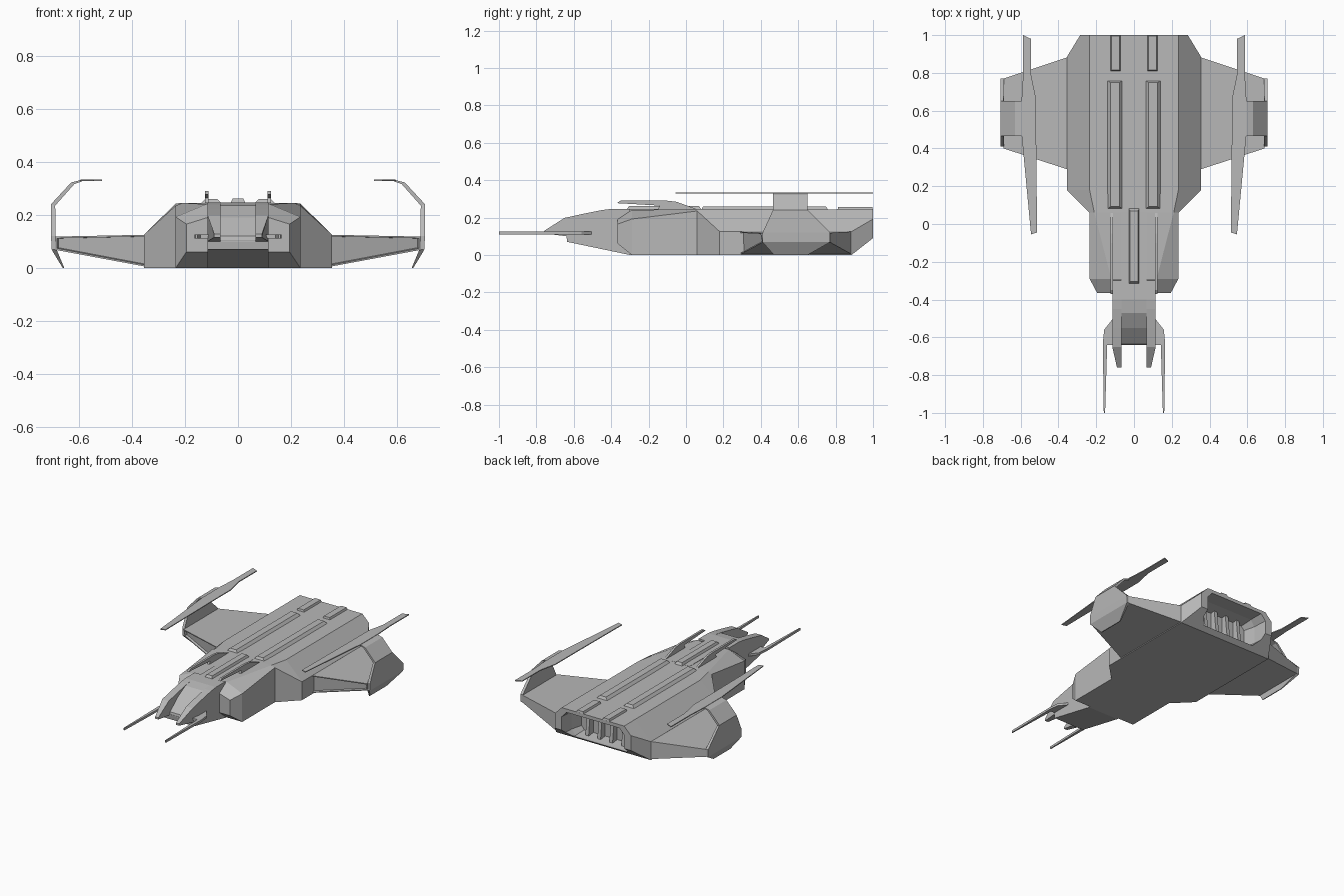
import bpy, bmesh

if "Cube" in bpy.data.objects:
    bpy.data.objects.remove(bpy.data.objects["Cube"])

grey = bpy.data.materials.new("hull_grey")
grey.diffuse_color = (0.48, 0.48, 0.48, 1)
grey.use_nodes = True
grey.node_tree.nodes["Principled BSDF"].inputs["Base Color"].default_value = grey.diffuse_color


def finish(name, bm, mirror=False):
    bmesh.ops.recalc_face_normals(bm, faces=bm.faces[:])
    me = bpy.data.meshes.new(name)
    bm.to_mesh(me)
    bm.free()
    me.materials.append(grey)
    ob = bpy.data.objects.new(name, me)
    bpy.context.collection.objects.link(ob)
    if mirror:
        ob.modifiers.new("mirror", 'MIRROR').use_mirror_merge = False
    return ob


def loft(sections):
    """Skin equal-length closed rings of 3D points and cap both ends."""
    bm = bmesh.new()
    rings = [[bm.verts.new(p) for p in s] for s in sections]
    n = len(rings[0])
    for a, b in zip(rings, rings[1:]):
        for i in range(n):
            j = (i + 1) % n
            bm.faces.new((a[i], a[j], b[j], b[i]))
    bm.faces.new(rings[0])
    bm.faces.new(rings[-1])
    return bm


def ring(y, half):
    """Left-right symmetric ring at depth y from half a section (x, z)."""
    return [(x, y, z) for x, z in half] + [(-x, y, z) for x, z in reversed(half)]


def side_profile(x0, x1, pts):
    """Side outline (y, z) extruded across x."""
    return loft([[(x, y, z) for y, z in pts] for x in (x0, x1)])


def ridge(name, x0, x1, y0, y1, z0, z1, slope, end, mirror=True):
    base = [(x0, y0, z0), (x1, y0, z0), (x1, y1, z0), (x0, y1, z0)]
    top = [(x0 + slope, y0 + end, z1), (x1 - slope, y0 + end, z1),
           (x1 - slope, y1 - end, z1), (x0 + slope, y1 - end, z1)]
    return finish(name, loft([base, top]), mirror)


# main hull: cheeks, shoulders and tapered tail
hull = finish("main_hull", loft([
    ring(-0.365, [(.195, .06), (.195, .07), (.195, .165), (.115, .19)]),
    ring(-0.29, [(.235, 0), (.235, .06), (.235, .192), (.12, .24)]),
    ring(0.06, [(.235, 0), (.235, .06), (.235, .235), (.21, .245)]),
    ring(0.18, [(.355, 0), (.355, .06), (.355, .125), (.235, .243)]),
    ring(0.885, [(.355, 0), (.355, .06), (.355, .125), (.235, .243)]),
    ring(1.0, [(.285, .09), (.285, .12), (.285, .192), (.235, .243)]),
]))

# engine bay recess cut through the tail
cutter = finish("engine_bay_cutter", loft([
    ring(0.82, [(.19, .035), (.21, .06), (.21, .18), (.19, .205)]),
    ring(0.9, [(.2, .025), (.23, .06), (.23, .18), (.2, .22)]),
    ring(1.1, [(.2, .025), (.24, .06), (.24, .18), (.2, .22)]),
]))
cutter.hide_render = True
cutter.hide_viewport = True
cut = hull.modifiers.new("engine_bay", 'BOOLEAN')
cut.operation = 'DIFFERENCE'
cut.solver = 'EXACT'
cut.object = cutter

# exhaust dividers in the bay
for i, x in enumerate((0.045, 0.135)):
    finish(f"exhaust_divider_{i}", side_profile(
        x - .012, x + .012, [(.81, .03), (.87, .03), (.85, .21), (.81, .21)]), True)

# nose
finish("nose_lower", side_profile(-.115, .115, [
    (-.3, 0), (-.635, .07), (-.64, .105), (-.5, .15), (.0, .15), (.0, 0.002)]))
finish("nose_canopy", side_profile(-.07, .07, [
    (-.64, .1), (-.635, .12), (-.55, .19), (-.47, .235), (-.4, .246), (.06, .246), (.06, .1)]))
jaw = side_profile(.066, .115, [
    (-.3, .1), (-.64, .1), (-.76, .115), (-.76, .128), (-.65, .198),
    (-.55, .22), (-.45, .24), (-.4, .246), (-.3, .246)])
for v in jaw.verts:  # jaws narrow toward the tip
    if v.co.y < -.7 and v.co.x > .1:
        v.co.x = .09
finish("nose_jaw", jaw, True)

# forward lances
lance = [(.1, -.48), (.115, -.505), (.158, -.56), (.165, -.63), (.16, -1.0),
         (.153, -1.0), (.142, -.64), (.1, -.64)]
finish("lance", loft([[(x, y, z) for x, y in lance] for z in (.11, .125)]), True)

# roof guns and raised strips
finish("roof_gun", side_profile(.111, .125, [
    (-.37, .277), (-.35, .29), (-.1, .29), (-.05, .284), (.06, .244),
    (-.15, .244), (-.14, .264)]), True)
ridge("centre_strip", -.03, .03, -.32, .085, .24, .261, .01, .015, False)
ridge("long_strip", .06, .142, .08, .76, .24, .26, .018, .012)
ridge("tail_strip", .07, .125, .81, 1.0, .24, .256, .006, .004)

# wings, with a recessed leading edge
wing = loft([
    [(.34, .29, .003), (.34, .887, .003), (.34, .887, .125), (.34, .285, .125)],
    [(.69, .41, .068), (.69, .77, .068), (.69, .77, .118), (.69, .4, .118)]])
bmesh.ops.recalc_face_normals(wing, faces=wing.faces[:])
front = [min(wing.faces, key=lambda f: f.calc_center_median().y)]
bmesh.ops.inset_region(wing, faces=front, thickness=.009, depth=0)
bmesh.ops.inset_region(wing, faces=front, thickness=.002, depth=-.015)
finish("wing", wing, True)

# wing tip plates: outer x, z, inner x, z, front y, back y
tip = [(.662, .0, .656, .0, .47, .65), (.703, .068, .685, .07, .41, .77),
       (.706, .12, .688, .12, .41, .77), (.706, .24, .69, .235, .465, .65),
       (.63, .322, .618, .316, .465, .65), (.585, .334, .585, .328, .465, .65)]
finish("wing_tip_plate", loft([
    [(x, a, z), (x, b, z), (u, b, w), (u, a, w)] for x, z, u, w, a, b in tip]), True)

# long blades above the wing tips
blade = [(.587, 1.0), (.545, .98), (.545, .79), (.518, .66), (.518, .47), (.513, -.045),
         (.545, -.055), (.587, .39), (.595, .47), (.595, .66), (.587, .79)]
finish("tip_blade", loft([[(x, y, z) for x, y in blade] for z in (.328, .334)]), True)
